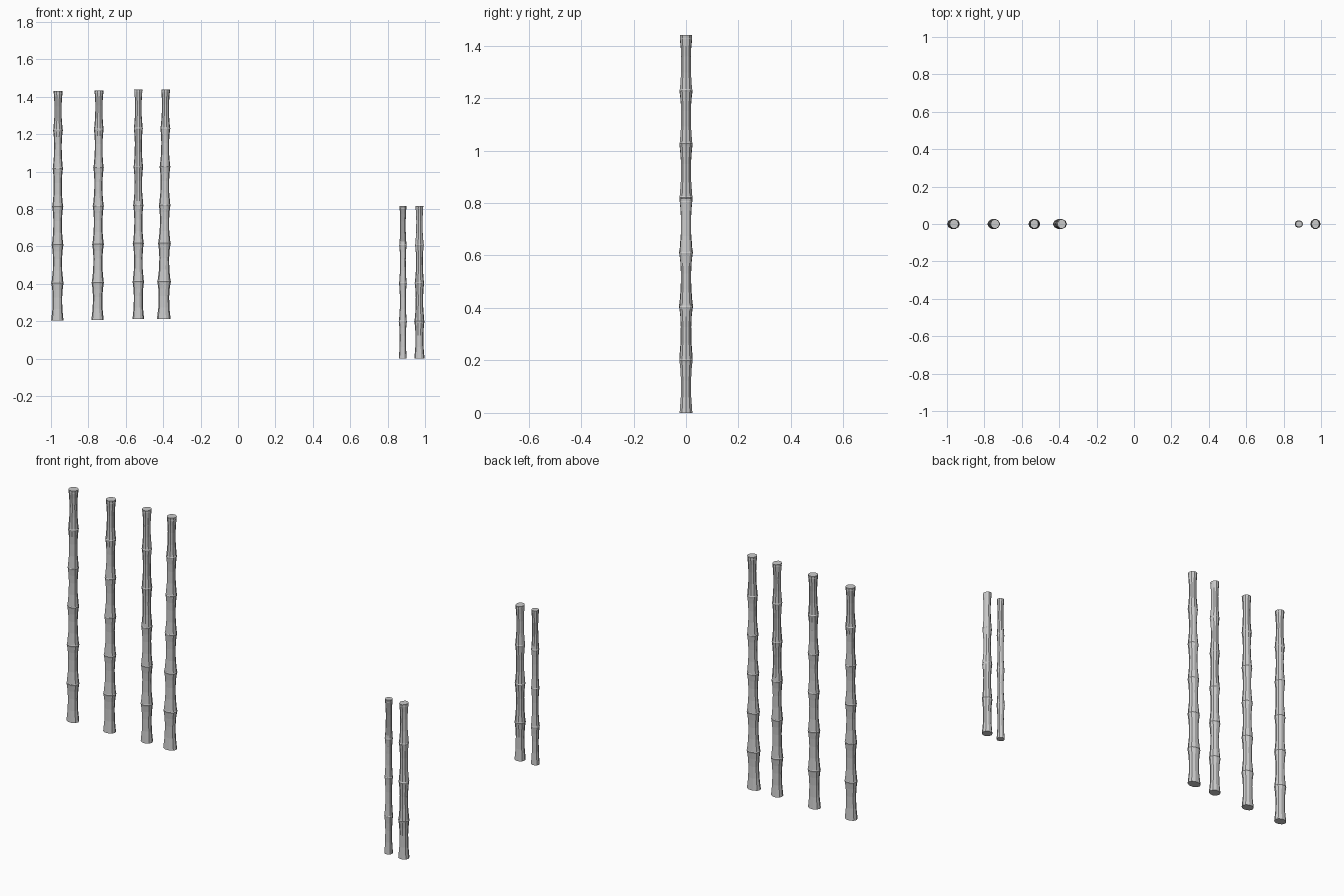
import bpy, bmesh, math

if "Cube" in bpy.data.objects:
    bpy.data.objects.remove(bpy.data.objects["Cube"])

SIDES = 10
# flare of one bamboo segment: (fraction of height, radius factor)
SEGMENT = [(0, .97), (.08, .92), (.3, .79), (.6, .77), (.8, .85), (.94, .97), (.98, 1.04)]


def lerp(a, b, t):
    return a + (b - a) * t


def stalk(name, base_x, top_x, z0, z1, count, base_r, top_r):
    """Jointed stalk; base_r and top_r are (x, y) radii at the two ends."""
    stations = [((i + t) / count, f) for i in range(count) for t, f in SEGMENT]
    stations[-1] = (1 - .05 / count, .95)
    stations.append((1, 1))
    bm = bmesh.new()
    rings = []
    for t, f in stations:
        rx, ry = (lerp(base_r[k], top_r[k], t) * f for k in (0, 1))
        cx, z = lerp(base_x, top_x, t), lerp(z0, z1, t)
        rings.append([bm.verts.new((cx + rx * math.cos(a), ry * math.sin(a), z))
                      for a in (2 * math.pi * k / SIDES for k in range(SIDES))])
    for lo, hi in zip(rings, rings[1:]):
        for k in range(SIDES):
            n = (k + 1) % SIDES
            bm.faces.new((lo[k], lo[n], hi[n], hi[k]))
    bm.faces.new(rings[0][::-1])
    bm.faces.new(rings[-1])
    mesh = bpy.data.meshes.new(name)
    bm.to_mesh(mesh)
    bm.free()
    bpy.context.collection.objects.link(bpy.data.objects.new(name, mesh))


# four tall stalks on the left
TALL = [(-.966, -.962, .205, 1.43, .034, .024),
        (-.751, -.743, .207, 1.435, .034, .024),
        (-.533, -.533, .212, 1.44, .032, .022),
        (-.397, -.387, .212, 1.44, .038, .0235)]
for i, (bx, tx, z0, z1, br, tr) in enumerate(TALL):
    stalk(f"tall_stalk_{i + 1}", bx, tx, z0, z1, 6, (br, .0275), (tr, .0245))

# two short stalks on the right
stalk("short_stalk_1", .881, .882, 0, .815, 4, (.022, .0205), (.0185, .018))
stalk("short_stalk_2", .970, .970, 0, .817, 4, (.0285, .0265), (.021, .025))
